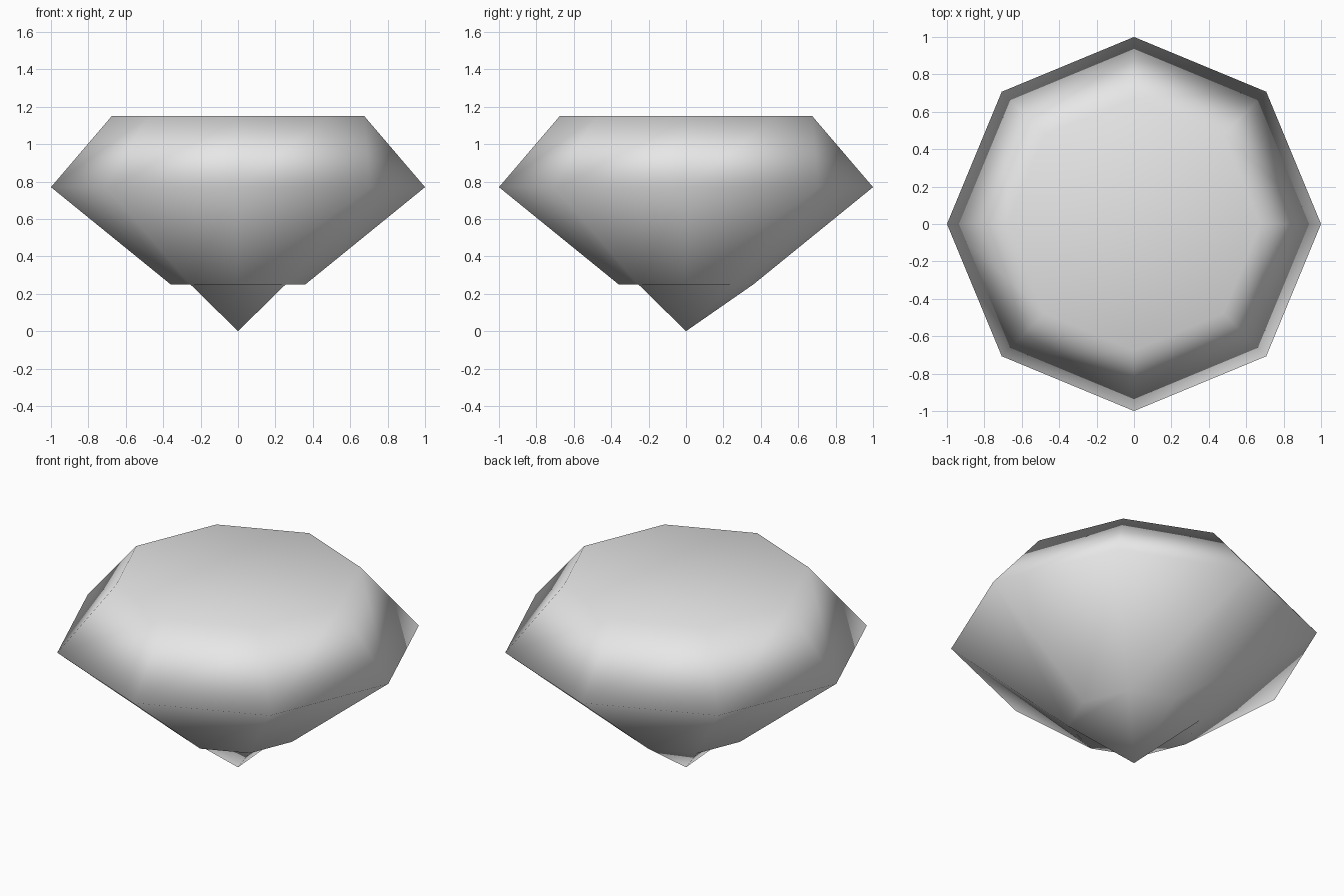
import bpy
import bmesh
from math import cos, sin, pi

if "Cube" in bpy.data.objects:
    bpy.data.objects.remove(bpy.data.objects["Cube"])

SIDES = 8


def make_material(name, color):
    mat = bpy.data.materials.new(name)
    mat.use_nodes = True
    mat.diffuse_color = color
    mat.node_tree.nodes["Principled BSDF"].inputs["Base Color"].default_value = color
    return mat


def ring(bm, radius, z):
    return [bm.verts.new((radius * cos(2 * pi * i / SIDES),
                          radius * sin(2 * pi * i / SIDES), z))
            for i in range(SIDES)]


def bridge(bm, lower, upper):
    for i in range(SIDES):
        j = (i + 1) % SIDES
        bm.faces.new((lower[i], lower[j], upper[j], upper[i]))


bm = bmesh.new()
collar = ring(bm, 0.36, 0.25)
girdle = ring(bm, 1.0, 0.77)
table = ring(bm, 0.675, 1.15)
tip = bm.verts.new((0, 0, 0))

# Pavilion, crown and flat table
bridge(bm, collar, girdle)
bridge(bm, girdle, table)
bm.faces.new(table)

# Point: four wide facets; the back one folds at its middle corner,
# the others leave a flat ledge under the collar
for middle in range(0, SIDES, 2):
    a, b, c = (collar[(middle + k) % SIDES] for k in (-1, 0, 1))
    if middle == 2:
        bm.faces.new((tip, b, a))
        bm.faces.new((tip, c, b))
    else:
        bm.faces.new((tip, c, a))
        bm.faces.new((a, c, b))

bmesh.ops.recalc_face_normals(bm, faces=bm.faces)
for face in bm.faces:
    face.smooth = True
mesh = bpy.data.meshes.new("gem")
bm.to_mesh(mesh)
bm.free()

gem = bpy.data.objects.new("gem", mesh)
bpy.context.collection.objects.link(gem)
mesh.materials.append(make_material("light grey", (0.8, 0.8, 0.8, 1)))

# Soft shading led by the large facets
soften = gem.modifiers.new("soft_facets", "WEIGHTED_NORMAL")
soften.mode = "FACE_AREA"
